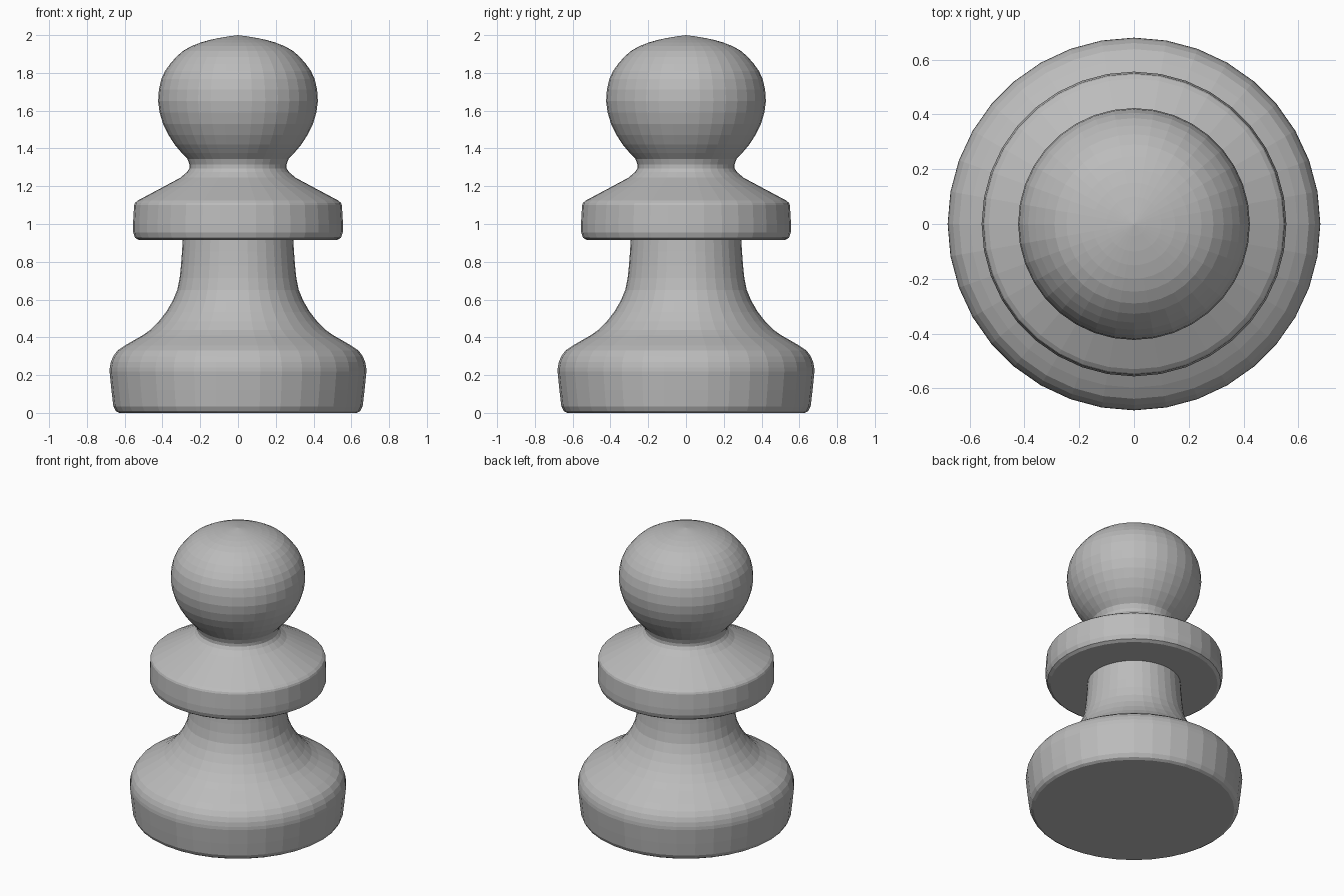
import bpy, bmesh, math

if "Cube" in bpy.data.objects:
    bpy.data.objects.remove(bpy.data.objects["Cube"])

SIDES = 36

grey = bpy.data.materials.new("light_grey")
grey.diffuse_color = (0.5, 0.5, 0.5, 1)
grey.use_nodes = True
grey.node_tree.nodes["Principled BSDF"].inputs["Base Color"].default_value = grey.diffuse_color


def smooth(points, steps=3):
    """Catmull-Rom curve through (radius, height) points."""
    p = [points[0]] + points + [points[-1]]
    out = []
    for i in range(1, len(p) - 2):
        a, b, c, d = p[i - 1:i + 3]
        for s in range(steps):
            t = s / steps
            out.append(tuple(0.5 * (2 * b[k] + (c[k] - a[k]) * t
                       + (2 * a[k] - 5 * b[k] + 4 * c[k] - d[k]) * t * t
                       + (3 * b[k] - a[k] - 3 * c[k] + d[k]) * t ** 3) for k in (0, 1)))
    return out + [points[-1]]


# Base: flat foot with rounded shoulders
base = [(0, 0), (0.63, 0), (0.647, 0.01), (0.66, 0.035), (0.67, 0.12)]
# Shoulder and flared stem
stem = smooth([(0.68, 0.22), (0.673, 0.27), (0.638, 0.33), (0.55, 0.385), (0.463, 0.44),
               (0.38, 0.535), (0.322, 0.65), (0.302, 0.78), (0.293, 0.915)], 2)
# Collar disc with sloped top
collar = [(0.525, 0.915), (0.545, 0.927), (0.555, 0.955), (0.556, 1.0), (0.55, 1.1),
          (0.545, 1.112), (0.53, 1.125), (0.413, 1.187), (0.305, 1.245), (0.27, 1.275)]
# Neck and ball head with a slight point
neck = [(0.257, 1.295), (0.257, 1.315)]
head = smooth([(0.268, 1.345), (0.335, 1.42), (0.397, 1.53), (0.423, 1.65), (0.406, 1.767),
               (0.36, 1.847), (0.29, 1.917), (0.2, 1.96), (0.1, 1.985), (0, 2.0)], 2)

# Lathe the profile round the z axis
bm = bmesh.new()
profile = [bm.verts.new((r, 0, z)) for r, z in base + stem + collar + neck + head]
edges = [bm.edges.new(pair) for pair in zip(profile, profile[1:])]
bmesh.ops.spin(bm, geom=profile + edges, cent=(0, 0, 0), axis=(0, 0, 1),
               angle=2 * math.pi, steps=SIDES, use_merge=True)
bmesh.ops.remove_doubles(bm, verts=bm.verts, dist=1e-4)
bmesh.ops.recalc_face_normals(bm, faces=bm.faces)
mesh = bpy.data.meshes.new("pawn_body")
bm.to_mesh(mesh)
bm.free()
mesh.materials.append(grey)
body = bpy.data.objects.new("pawn_body", mesh)
bpy.context.collection.objects.link(body)
